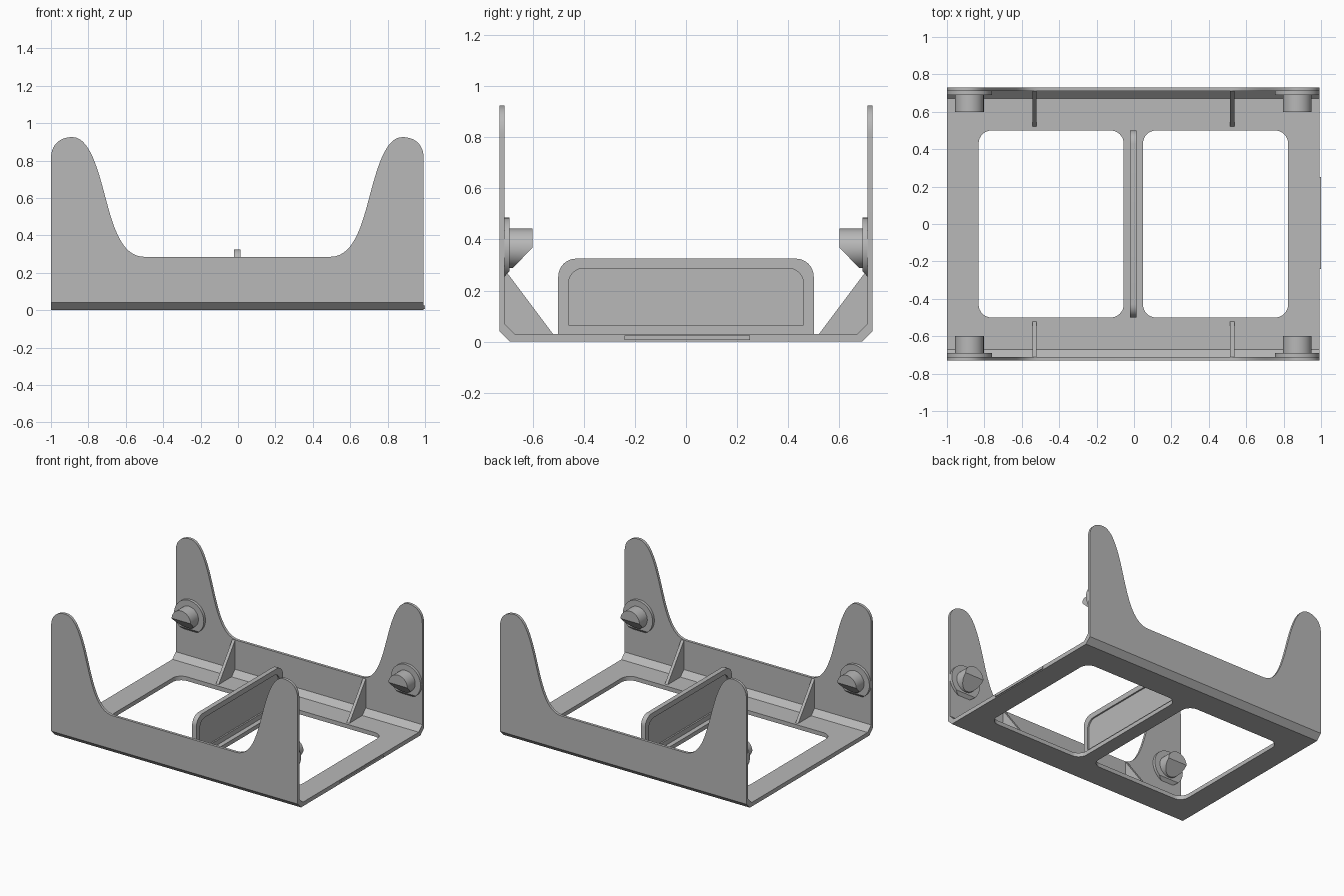
import bpy, bmesh, math
from mathutils import Vector

if "Cube" in bpy.data.objects:
    bpy.data.objects.remove(bpy.data.objects["Cube"])

GREY = bpy.data.materials.new("plain grey")
GREY.diffuse_color = (0.48, 0.48, 0.48, 1)
GREY.use_nodes = True
GREY.node_tree.nodes["Principled BSDF"].inputs["Base Color"].default_value = GREY.diffuse_color
W = 0.9965          # half length of the tray
SHIFT = -0.0035     # makes room for the raised strip on one end


def prism(name, pts, axis, a, b):
    """Extrude a 2D outline along an axis from a to b."""
    place = {"x": lambda p, t: (t + SHIFT, p[0], p[1]),
             "y": lambda p, t: (p[0] + SHIFT, t, p[1]),
             "z": lambda p, t: (p[0] + SHIFT, p[1], t)}[axis]
    bm = bmesh.new()
    low = [bm.verts.new(place(p, a)) for p in pts]
    high = [bm.verts.new(place(p, b)) for p in pts]
    bm.faces.new(low)
    bm.faces.new(high)
    n = len(pts)
    for i in range(n):
        j = (i + 1) % n
        bm.faces.new((low[i], low[j], high[j], high[i]))
    bmesh.ops.recalc_face_normals(bm, faces=bm.faces)
    mesh = bpy.data.meshes.new(name)
    bm.to_mesh(mesh)
    bm.free()
    mesh.materials.append(GREY)
    ob = bpy.data.objects.new(name, mesh)
    bpy.context.collection.objects.link(ob)
    return ob


def cut(ob, cutter):
    """Subtract the cutter from the object, then discard it."""
    mod = ob.modifiers.new("cut", "BOOLEAN")
    mod.operation, mod.solver, mod.object = "DIFFERENCE", "EXACT", cutter
    bpy.context.view_layer.objects.active = ob
    bpy.ops.object.modifier_apply(modifier=mod.name)
    bpy.data.objects.remove(cutter)


def rounded(x0, x1, y0, y1, r, top_only=False, n=8):
    pts = []
    corners = [(x1 - r, y1 - r, 0), (x0 + r, y1 - r, 90),
               (x0 + r, y0 + r, 180), (x1 - r, y0 + r, 270)]
    for cx, cy, start in corners[:2 if top_only else 4]:
        for i in range(n + 1):
            t = math.radians(start + 90 * i / n)
            pts.append((cx + r * math.cos(t), cy + r * math.sin(t)))
    return pts + ([(x0, y0), (x1, y0)] if top_only else [])


def circle(cx, cy, r, n=48):
    return [(cx + r * math.cos(2 * math.pi * i / n),
             cy + r * math.sin(2 * math.pi * i / n)) for i in range(n)]


def bezier(p0, p1, p2, p3, n=14):
    a, b, c, d = map(Vector, (p0, p1, p2, p3))
    return [tuple(a * (1 - t) ** 3 + b * 3 * t * (1 - t) ** 2
                  + c * 3 * t * t * (1 - t) + d * t ** 3)
            for t in (i / n for i in range(n))]


# Tray: bent sheet section with chamfered corners
half = [(0.69, 0), (0.73, 0.04), (0.73, 0.925), (0.71, 0.925), (0.71, 0.07), (0.67, 0.03)]
section = half + [(-y, z) for y, z in reversed(half)]
tray = prism("tray", section, "x", -W, W)

# Wall outline: tall rounded horns sweeping down to a low middle
horn = (bezier((-W, 0.81), (-W, 0.885), (-0.95, 0.925), (-0.882, 0.925))
        + bezier((-0.882, 0.925), (-0.787, 0.925), (-0.742, 0.74), (-0.702, 0.59))
        + bezier((-0.702, 0.59), (-0.662, 0.44), (-0.617, 0.285), (-0.497, 0.285))
        + [(-0.497, 0.285)])
edge = [(-1.2, 1.2), (-1.2, 0.81)] + horn
cut(tray, prism("wall_cutter", edge + [(-x, z) for x, z in reversed(edge)], "y", -1, 1))

# Two floor openings
for s in (-1, 1):
    x0, x1 = sorted((s * 0.0515, s * 0.8275))
    cut(tray, prism("floor_cutter", rounded(x0, x1, -0.5, 0.5, 0.07), "z", -0.1, 0.1))

# Centre divider with a recessed panel on both sides
divider = prism("divider", rounded(-0.5, 0.5, 0.025, 0.325, 0.07, True), "x", -0.0175, 0.0175)
for s in (-1, 1):
    cut(divider, prism("panel_cutter", rounded(-0.46, 0.46, 0.065, 0.287, 0.06, True),
                       "x", s * 0.0065, s * 0.05))

parts = [tray, divider]
for sx in (-1, 1):
    for sy in (-1, 1):
        # Triangular gusset between wall and floor
        tri = [(sy * 0.712, 0.285), (sy * 0.52, 0.029), (sy * 0.712, 0.029)]
        parts.append(prism("gusset", tri, "x", sx * 0.5285 - 0.011, sx * 0.5285 + 0.011))
        # Support peg on a disc, underside sliced at a slant
        cx = sx * 0.8765
        disc = prism("peg_disc", circle(cx, 0.365, 0.12), "y", sy * 0.711, sy * 0.69)
        stud = prism("peg_stud", circle(cx, 0.365, 0.077), "y", sy * 0.70, sy * 0.60)
        for ob in (disc, stud):
            slope = [(sy * 0.55, 0.42), (sy * 0.75, 0.214), (sy * 0.75, 0.1), (sy * 0.55, 0.1)]
            cut(ob, prism("slant_cutter", slope, "x", cx - 0.2, cx + 0.2))
            parts.append(ob)

# Thin raised strip on the end of the floor
parts.append(prism("end_strip", [(-0.24, 0.006), (0.25, 0.006), (0.25, 0.024), (-0.24, 0.024)],
                   "x", W - 0.002, W + 0.007))

# Smooth the curved edges, keep the corners sharp
for ob in parts:
    bpy.ops.object.select_all(action="DESELECT")
    ob.select_set(True)
    bpy.context.view_layer.objects.active = ob
    bpy.ops.object.shade_smooth_by_angle(angle=math.radians(30))
